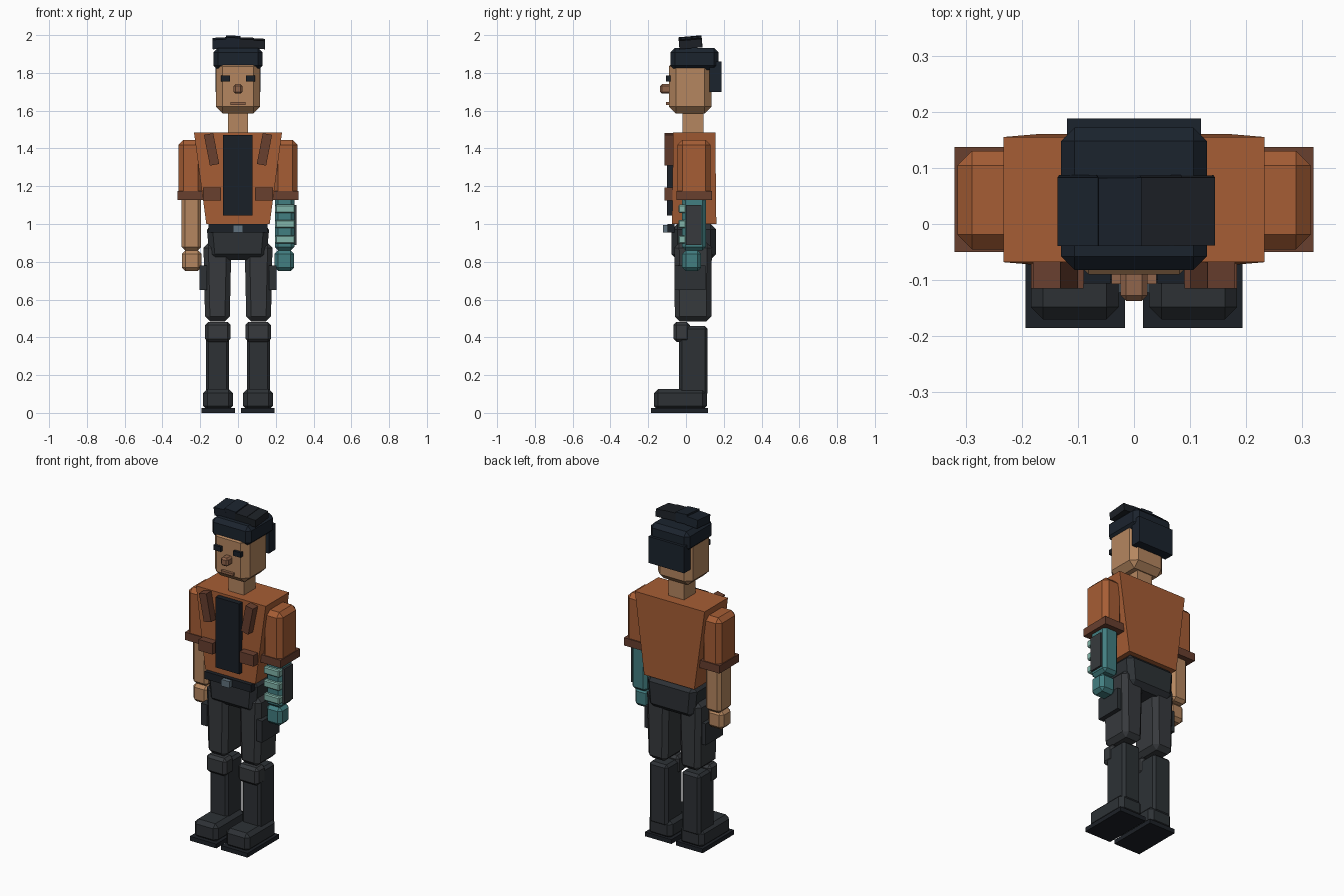
import bpy, bmesh, math
from mathutils import Matrix

if "Cube" in bpy.data.objects:
    bpy.data.objects.remove(bpy.data.objects["Cube"])

COLOURS = {
    "jacket": (0.38, 0.11, 0.035), "trim": (0.14, 0.05, 0.028),
    "skin": (0.46, 0.24, 0.115), "nose": (0.28, 0.13, 0.07),
    "hair": (0.011, 0.017, 0.027), "dark": (0.010, 0.014, 0.02),
    "trousers": (0.038, 0.042, 0.047), "boot": (0.026, 0.031, 0.036),
    "sole": (0.012, 0.015, 0.02), "teal": (0.055, 0.21, 0.22),
    "mint": (0.22, 0.46, 0.40), "metal": (0.12, 0.17, 0.21),
}
MATS = {}
for key, rgb in COLOURS.items():
    MATS[key] = bpy.data.materials.new(key)
    MATS[key].diffuse_color = (*rgb, 1)


def box(name, x, y, z, colour, bevel=0.0, bottom=(1, 1), tilt=None):
    """Chamfered box from (min, max) ranges; bottom scales the lower end in x and y."""
    bm = bmesh.new()
    bmesh.ops.create_cube(bm, size=1)
    for v in bm.verts:
        if v.co.z < 0:
            v.co.x *= bottom[0]
            v.co.y *= bottom[1]
        v.co.x *= abs(x[1] - x[0])
        v.co.y *= y[1] - y[0]
        v.co.z *= z[1] - z[0]
    if bevel:
        bmesh.ops.bevel(bm, geom=bm.edges[:], offset=bevel, segments=1,
                        affect='EDGES', profile=0.5)
    if tilt:
        bm.transform(Matrix.Rotation(math.radians(tilt[1]), 4, tilt[0]))
    bmesh.ops.recalc_face_normals(bm, faces=bm.faces[:])
    me = bpy.data.meshes.new(name)
    bm.to_mesh(me)
    bm.free()
    me.materials.append(MATS[colour])
    ob = bpy.data.objects.new(name, me)
    ob.location = (sum(x) / 2, sum(y) / 2, sum(z) / 2)
    bpy.context.collection.objects.link(ob)
    return ob


# Head and face
box("head", (-.117, .117), (-.09, .135), (1.585, 1.87), "skin", .036)
box("neck", (-.052, .052), (-.018, .093), (1.47, 1.62), "skin")
box("nose", (-.024, .024), (-.137, -.08), (1.69, 1.74), "nose", .01)
box("mouth", (-.04, .04), (-.107, -.085), (1.63, 1.645), "nose")

# Hair
box("hair_cap", (-.13, .13), (-.082, .172), (1.815, 1.933), "hair", .024)
box("hair_back", (-.119, .119), (.125, .188), (1.70, 1.86), "hair")
tufts = [(-.135, -.055, 1.932, 1.982, -3), (-.065, .012, 1.935, 1.992, 3),
         (.005, .085, 1.935, 1.982, 2), (.07, .143, 1.932, 1.977, 3)]
for i, (a, b, lo, hi, ang) in enumerate(tufts):
    t = box(f"hair_tuft_{i + 1}", (a, b), (-.037, .085), (lo, hi),
            "hair" if i < 2 else "sole", 0, (1, 1), ('Y', ang))
    t.rotation_euler.x = math.radians(5)

# Torso, shirt and belt
box("jacket_body", (-.233, .233), (-.068, .155), (1.0, 1.485), "jacket", 0, (.72, 1.05))
box("shirt_panel", (-.08, .078), (-.1, -.066), (1.045, 1.47), "dark")
box("pelvis", (-.167, .167), (-.076, .16), (.81, 1.0), "boot", .03, (.9, 1))
box("belt", (-.155, .155), (-.098, -.06), (.955, 1.0), "sole")
box("buckle", (-.027, .027), (-.122, -.09), (.955, .995), "metal")

for s, side in ((-1, "left"), (1, "right")):
    def sx(a, b):
        return tuple(sorted((s * a, s * b)))

    box(f"eye_{side}", sx(.042, .09), (-.106, -.08), (1.755, 1.785), "dark")
    # Jacket details
    box(f"lapel_{side}", sx(.115, .165), (-.115, -.064), (1.312, 1.478), "trim",
        0, (1, 1), ('Y', s * 11))
    box(f"pocket_{side}", sx(.09, .184), (-.115, -.064), (1.125, 1.192), "trim")
    # Arms
    box(f"sleeve_{side}", sx(.187, .315), (-.045, .13), (1.14, 1.445), "jacket", .026)
    box(f"cuff_{side}", sx(.18, .32), (-.05, .137), (1.128, 1.175), "trim")
    arm = "skin" if s < 0 else "teal"
    box(f"forearm_{side}", sx(.195, .298), (-.02, .105), (.86, 1.15), arm, .018)
    box(f"hand_{side}", sx(.193, .297), (-.02, .08), (.75, .862), arm, .02)
    # Legs
    box(f"thigh_{side}", sx(.035, .183), (-.062, .137), (.485, .9), "trousers", .026, (.88, .97))
    box(f"thigh_pouch_{side}", sx(.165, .204), (-.06, .103), (.65, .78), "boot")
    box(f"knee_pad_{side}", sx(.04, .174), (-.066, .02), (.375, .482), "trousers", .016)
    box(f"shin_{side}", sx(.047, .17), (-.037, .115), (.09, .46), "boot", .015)
    box(f"boot_{side}", sx(.027, .184), (-.17, .11), (.015, .126), "boot", .022)
    box(f"sole_{side}", sx(.016, .193), (-.185, .116), (0, .026), "sole")

# Mechanical forearm details
for i, z in enumerate((.918, 1.0, 1.08)):
    box(f"forearm_band_{i + 1}", (.197, .303), (-.04, .0), (z - .022, z + .022), "mint", .006)
box("forearm_plate", (.285, .31), (0, .083), (.89, 1.1), "trousers")

for m in bpy.data.materials:
    if m.users and not m.is_grease_pencil:
        m.use_nodes = True
        m.node_tree.nodes["Principled BSDF"].inputs["Base Color"].default_value = m.diffuse_color
